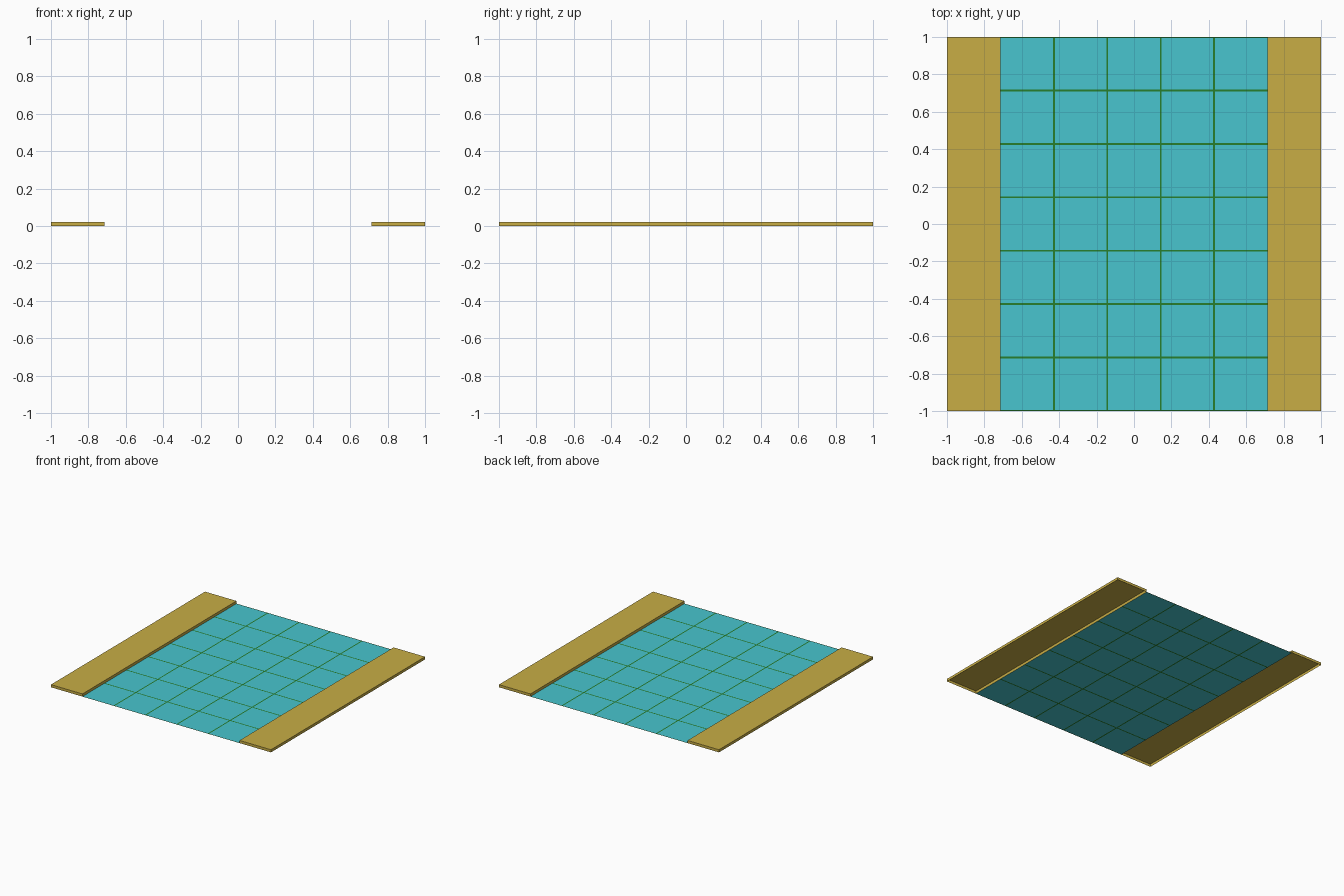
import bpy
import bmesh

cube = bpy.data.objects.get("Cube")
if cube:
    bpy.data.objects.remove(cube, do_unlink=True)

COLS, ROWS = 5, 7
TILE = 2 / ROWS             # pitch of the square tiles
JOINT = 0.01                # width of the joint between tiles
BOARD_HEIGHT = 0.022
FIELD = COLS * TILE / 2     # half width of the tiled field


def material(name, rgb):
    mat = bpy.data.materials.new(name)
    mat.use_nodes = True
    mat.diffuse_color = (*rgb, 1)
    bsdf = mat.node_tree.nodes["Principled BSDF"]
    bsdf.inputs["Base Color"].default_value = (*rgb, 1)
    bsdf.inputs["Roughness"].default_value = 0.8
    return mat


def make_object(name, bm, mats):
    mesh = bpy.data.meshes.new(name)
    bm.to_mesh(mesh)
    bm.free()
    for mat in mats:
        mesh.materials.append(mat)
    obj = bpy.data.objects.new(name, mesh)
    bpy.context.collection.objects.link(obj)
    return obj


def spans(count, edge_joint):
    """Alternate tile and joint intervals as (start, end, is_joint)."""
    half, start = JOINT / 2, -count * TILE / 2
    result = []
    for i in range(count):
        a, b = start + i * TILE, start + (i + 1) * TILE
        lo = a + half if i or edge_joint else a
        hi = b - half if i < count - 1 or edge_joint else b
        if lo > a:
            result.append((a, lo, True))
        result.append((lo, hi, False))
        if hi < b:
            result.append((hi, b, True))
    return result


gold = material("gold", (0.58, 0.42, 0.06))
cyan = material("cyan", (0.065, 0.56, 0.62))
green = material("green", (0.02, 0.21, 0.025))

# Flat tiled field: cyan squares divided by thin green joints
bm = bmesh.new()
for x0, x1, x_joint in spans(COLS, False):
    for y0, y1, y_joint in spans(ROWS, True):
        corners = ((x0, y0), (x1, y0), (x1, y1), (x0, y1))
        face = bm.faces.new([bm.verts.new((x, y, 0)) for x, y in corners])
        face.material_index = int(x_joint or y_joint)
bmesh.ops.remove_doubles(bm, verts=bm.verts, dist=0.0001)
make_object("tile_field", bm, [cyan, green])

# Raised side boards, hollow underneath
for name, side in (("left_board", 1), ("right_board", -1)):
    bm = bmesh.new()
    bmesh.ops.create_cube(bm, size=1)
    bmesh.ops.scale(bm, vec=(1 - FIELD, 2, BOARD_HEIGHT), verts=bm.verts)
    bmesh.ops.translate(bm, vec=(side * (1 + FIELD) / 2, 0, BOARD_HEIGHT / 2),
                        verts=bm.verts)
    underside = [f for f in bm.faces if f.normal.z < -0.5]
    bmesh.ops.delete(bm, geom=underside, context='FACES_ONLY')
    make_object(name, bm, [gold])
